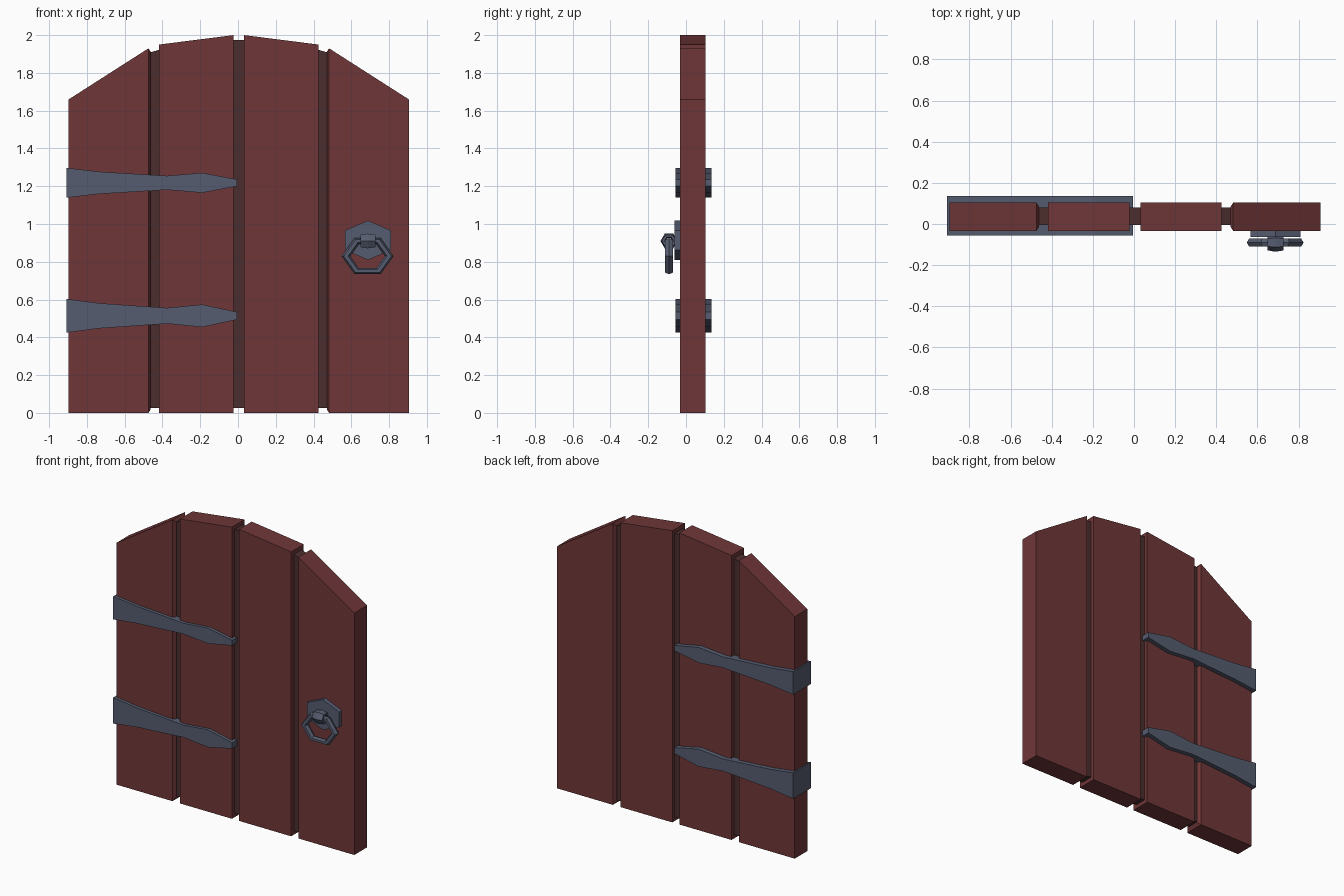
import bpy, bmesh
from math import pi, sin, cos

if "Cube" in bpy.data.objects:
    bpy.data.objects.remove(bpy.data.objects["Cube"])


def mat(name, rgb):
    m = bpy.data.materials.new(name)
    m.diffuse_color = (*rgb, 1)
    m.use_nodes = True
    m.node_tree.nodes["Principled BSDF"].inputs["Base Color"].default_value = m.diffuse_color
    return m


WOOD = mat("red_wood", (0.16, 0.037, 0.039))
DARK = mat("dark_wood", (0.07, 0.027, 0.026))
IRON = mat("iron", (0.092, 0.108, 0.16))
CX = 0.004          # centre line of the planks
LX, LZ = 0.688, 0.914   # latch centre


def slab(name, pts, y0, y1, material, bulge=0):
    """Extrude an (x, z) outline from y0 to y1; bulge pushes out the side facing the middle."""
    bm = bmesh.new()
    face = bm.faces.new([bm.verts.new((x, y0, z)) for x, z in pts])
    ext = bmesh.ops.extrude_face_region(bm, geom=[face])
    new = [v for v in ext["geom"] if isinstance(v, bmesh.types.BMVert)]
    bmesh.ops.translate(bm, verts=new, vec=(0, y1 - y0, 0))
    bmesh.ops.recalc_face_normals(bm, faces=bm.faces[:])
    if bulge:
        sides = [f for f in bm.faces if abs(f.normal.x) > 0.99]
        inner = min(sides, key=lambda f: abs(f.calc_center_median().x))
        bmesh.ops.inset_region(bm, faces=[inner], thickness=0.026, depth=bulge)
    me = bpy.data.meshes.new(name)
    bm.to_mesh(me)
    bm.free()
    ob = bpy.data.objects.new(name, me)
    bpy.context.collection.objects.link(ob)
    me.materials.append(material)
    return ob


# planks and recessed filler strips, mirrored left and right
for s, side in ((-1, "left"), (1, "right")):
    def outline(xa, xb, z0, za, zb):
        return [(CX + s * xa, z0), (CX + s * xb, z0), (CX + s * xb, zb), (CX + s * xa, za)]
    slab("inner_plank_" + side, outline(0.027, 0.422, 0, 2.0, 1.95), -0.033, 0.104, WOOD)
    slab("outer_plank_" + side, outline(0.478, 0.9015, 0, 1.93, 1.659), -0.033, 0.104, WOOD, 0.012)
    slab("side_filler_" + side, outline(0.418, 0.482, 0.027, 1.923, 1.905), -0.004, 0.079, DARK)
slab("middle_filler", [(CX - 0.03, 0.027), (CX + 0.03, 0.027), (CX + 0.03, 1.974), (CX - 0.03, 1.974)],
     -0.004, 0.079, DARK)

# iron hinge straps wrapping both faces
half = [(-0.908, 0.079), (-0.735, 0.059), (-0.375, 0.037), (-0.19, 0.053), (-0.006, 0.018)]
for name, zc, k in (("upper_strap", 1.218, 1.0), ("lower_strap", 0.514, 1.13)):
    pts = [(x, zc + k * h) for x, h in half] + [(x, zc - k * h) for x, h in reversed(half)]
    slab(name, pts, -0.055, 0.135, IRON)

# hexagonal latch plate
slab("latch_plate", [(LX + 0.141 * sin(i * pi / 3), LZ + 0.104 * cos(i * pi / 3)) for i in range(6)],
     -0.062, -0.03, IRON)


def torus(name, loc, rot, scale, major, minor):
    bpy.ops.mesh.primitive_torus_add(major_segments=6, minor_segments=6, major_radius=major,
                                     minor_radius=minor, location=loc, rotation=rot)
    ob = bpy.context.object
    ob.name = name
    ob.scale = scale
    ob.data.materials.append(IRON)


# pull ring and the loop holding it
torus("pull_ring", (LX - 0.002, -0.09, 0.83), (pi / 2, 0, 0), (1, 0.8, 1), 0.115, 0.023)
torus("ring_loop", (LX, -0.09, 0.91), (pi / 2, 0, pi / 2), (1, 1, 3.2), 0.031, 0.014)
